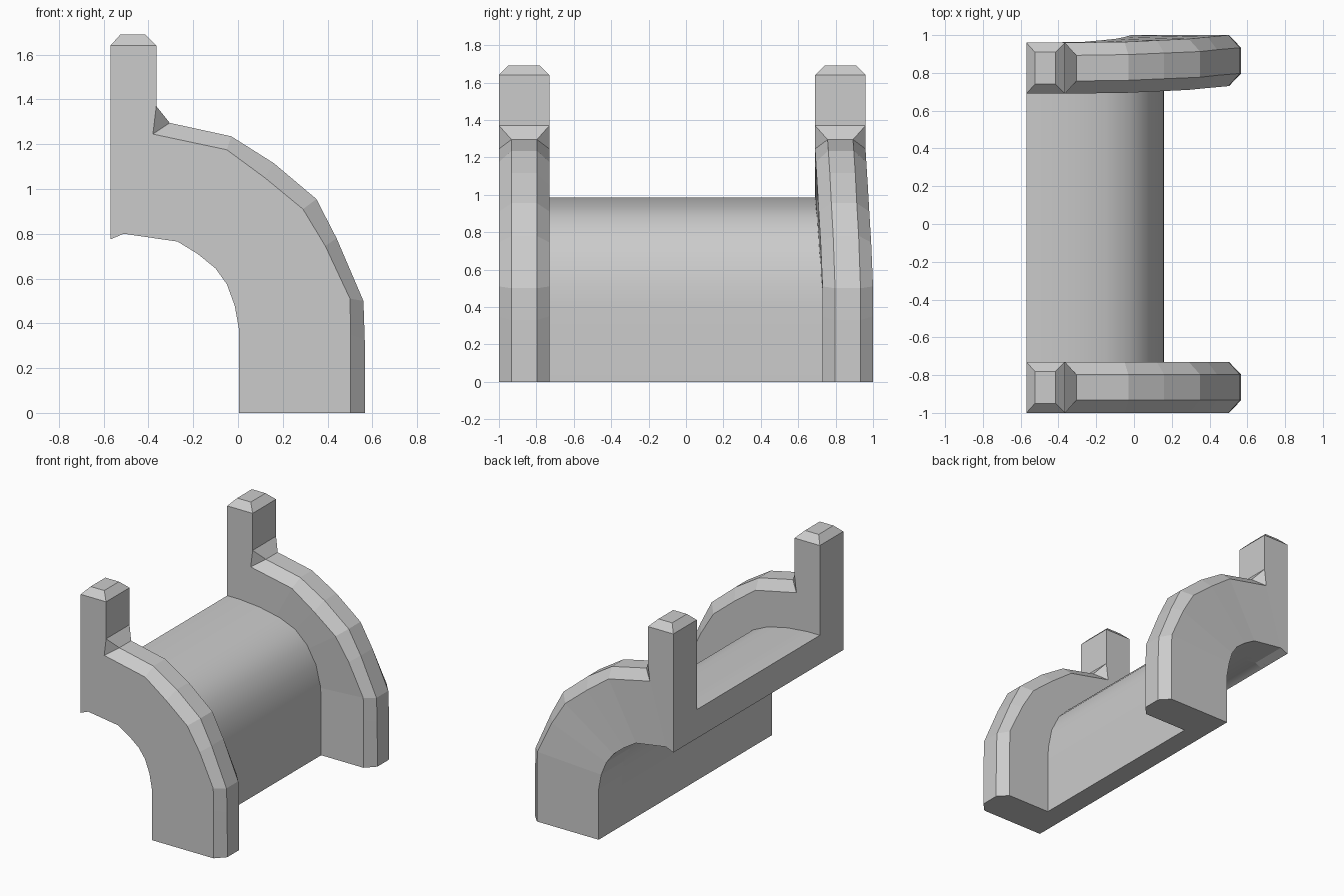
import bpy, bmesh

if "Cube" in bpy.data.objects:
    bpy.data.objects.remove(bpy.data.objects["Cube"])

# Stations along the rail: inner curve, side-face edge, raised ridge (x, z), sideways drift
STATIONS = [
    ((-.51, .80), (-.38, 1.245), (-.305, 1.295), 0),
    ((-.27, .765), (-.05, 1.175), (-.03, 1.235), .1),
    ((-.18, .71), (.12, 1.05), (.16, 1.115), .3),
    ((-.10, .645), (.29, .91), (.35, .955), .5),
    ((-.05, .575), (.39, .745), (.44, .78), .75),
    ((-.015, .48), (.50, .51), (.56, .50), 1),
    ((.005, .37), (.503, .35), (.566, .33), 1),
    ((.005, 0), (.503, 0), (.567, 0), 1),
]
PANEL_TOP = [(-.57, .985), (-.47, .985), (-.31, .97), (-.15, .935), (-.03, .88),
             (.06, .79), (.125, .66), (.155, .51), (.16, .40), (.16, 0)]


def finish(name, bm, angle=None):
    bmesh.ops.recalc_face_normals(bm, faces=bm.faces)
    mesh = bpy.data.meshes.new(name)
    bm.to_mesh(mesh)
    bm.free()
    ob = bpy.data.objects.new(name, mesh)
    bpy.context.collection.objects.link(ob)
    if angle:
        bpy.context.view_layer.objects.active = ob
        ob.select_set(True)
        bpy.ops.object.shade_smooth_by_angle(angle=angle)
        ob.select_set(False)


def rail(name, y0, y1, drift):
    bm = bmesh.new()

    def pair(p, inset=0, dy=0):
        return [bm.verts.new((p[0], y, p[1])) for y in (y0 + inset + dy, y1 - inset + dy)]

    def bridge(a, b):
        bm.faces.new((a[0], a[1], b[1], b[0]))

    # Curved beam with a chamfered outer rim
    rings = []
    for inner, edge, ridge, k in STATIONS:
        i, e, r = pair(inner, 0, k * drift), pair(edge, 0, k * drift), pair(ridge, .067, k * drift)
        rings.append([i[0], e[0], r[0], r[1], e[1], i[1]])
    for a, b in zip(rings, rings[1:]):
        for n in range(6):
            m = (n + 1) % 6
            bm.faces.new((a[n], a[m], b[m], b[n]))
    bm.faces.new(rings[-1])

    # Upright post with a chamfered top
    i0, e0, r0, r1, e1, i1 = rings[0]
    foot, notch = pair((-.57, .775)), pair((-.365, 1.37))
    right, left = pair((-.365, 1.64)), pair((-.57, 1.64))
    cap_r, cap_l = pair((-.415, 1.69), .05), pair((-.525, 1.69), .05)
    for n, (i, e, r) in enumerate(((i0, e0, r0), (i1, e1, r1))):
        bm.faces.new((foot[n], i, e, notch[n], right[n], left[n]))
        bm.faces.new((e, r, notch[n]))
        bm.faces.new((right[n], left[n], cap_l[n], cap_r[n]))
    bridge((r0, r1), notch)
    bridge((i0, i1), foot)
    for a, b in ((notch, right), (right, cap_r), (cap_r, cap_l), (cap_l, left), (left, foot)):
        bridge(a, b)
    finish(name, bm)


rail("front_rail", -1, -.73, 0)
rail("back_rail", .69, .96, .04)

# Curved panel spanning the two rails
bm = bmesh.new()
profile = PANEL_TOP + [s[0] for s in reversed(STATIONS)] + [(-.57, .775)]
face = bm.faces.new([bm.verts.new((x, -.74, z)) for x, z in profile])
ext = bmesh.ops.extrude_face_region(bm, geom=[face])["geom"]
bmesh.ops.translate(bm, vec=(0, 1.48, 0), verts=[v for v in ext if isinstance(v, bmesh.types.BMVert)])
finish("curved_panel", bm, .6)
